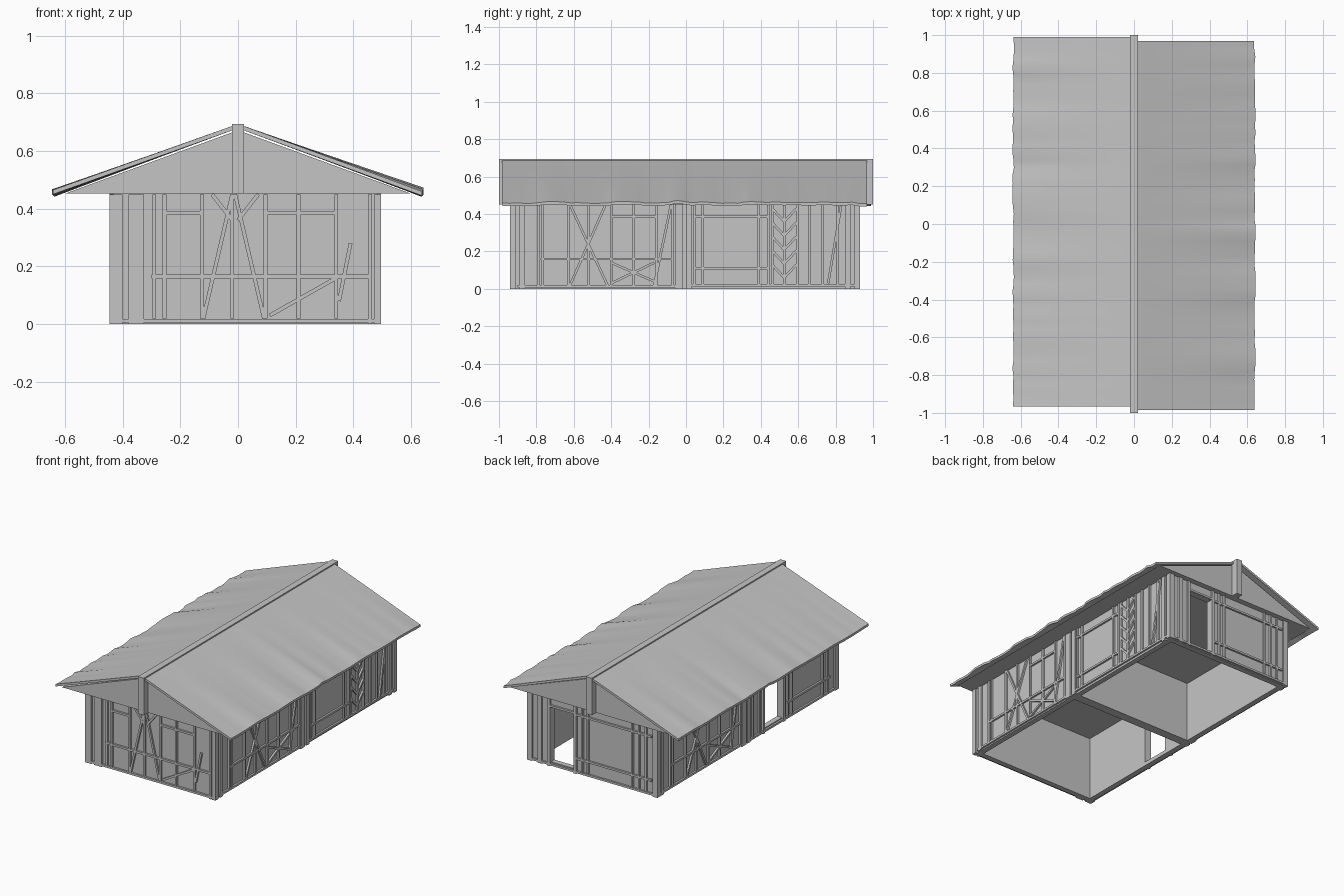
import bpy, bmesh, math, random
from mathutils import Vector, Matrix

random.seed(4)
cube = bpy.data.objects.get("Cube")
if cube:
    bpy.data.objects.remove(cube)

grey = bpy.data.materials.new("plain grey")
grey.use_nodes = True
COLOUR = (0.56, 0.56, 0.56, 1)
grey.diffuse_color = COLOUR
grey.node_tree.nodes["Principled BSDF"].inputs["Base Color"].default_value = COLOUR

WEST, EAST, FRONT, BACK = -0.433, 0.483, -0.928, 0.918   # wall panel faces
TOP, THICK, DOOR, SILL, RELIEF = 0.46, 0.035, 0.385, 0.025, 0.012


def finish(name, bm):
    bmesh.ops.recalc_face_normals(bm, faces=bm.faces[:])
    mesh = bpy.data.meshes.new(name)
    bm.to_mesh(mesh)
    bm.free()
    mesh.materials.append(grey)
    obj = bpy.data.objects.new(name, mesh)
    bpy.context.collection.objects.link(obj)
    return obj


def add_box(bm, lo, hi):
    lo, hi = Vector(lo), Vector(hi)
    m = Matrix.Translation((lo + hi) / 2) @ Matrix.Diagonal((*(hi - lo), 1))
    bmesh.ops.create_cube(bm, size=1, matrix=m)


def box(name, lo, hi):
    bm = bmesh.new()
    add_box(bm, lo, hi)
    return finish(name, bm)


def wall(name, axis, face, inner, start, end, door=None):
    """A wall along x or y, split into blocks around a doorway with a sill."""
    spans = [(start, end, 0, TOP)]
    if door:
        spans = [(start, door[0], 0, TOP), (door[1], end, 0, TOP),
                 (*door, DOOR, TOP), (*door, 0, SILL)]
    bm = bmesh.new()
    a, b = sorted((face, inner))
    for u, v, low, high in spans:
        if axis == "x":
            add_box(bm, (u, a, low), (v, b, high))
        else:
            add_box(bm, (a, u, low), (b, v, high))
    finish(name, bm)


def timbers(name, axis, face, studs=(), rails=(), braces=(), posts=()):
    """Raised framing: studs (u), rails (u0, u1, z), braces (u0, z0, u1, z1), posts (u0, u1)."""
    bm = bmesh.new()
    lines = [(u, 0.02, u, 0.45, 0.013) for u in studs]
    lines += [(u, z, v, z, 0.013) for u, v, z in rails]
    lines += [(*b, 0.013) for b in braces]
    lines += [((u + v) / 2, 0, (u + v) / 2, 0.45, v - u) for u, v in posts]
    for u0, z0, u1, z1, w in lines:
        length = math.hypot(u1 - u0, z1 - z0)
        tilt = Matrix.Rotation(-math.atan2(z1 - z0, u1 - u0), 4, "Y")
        m = Matrix.Translation(((u0 + u1) / 2, 0, (z0 + z1) / 2)) @ tilt
        m = m @ Matrix.Diagonal((length, 2 * RELIEF, w, 1))
        if axis == "y":
            m = Matrix.Rotation(math.pi / 2, 4, "Z") @ m
            m = Matrix.Translation((face, 0, 0)) @ m
        else:
            m = Matrix.Translation((0, face, 0)) @ m
        bmesh.ops.create_cube(bm, size=1, matrix=m)
    finish(name, bm)


# Shell: outer walls, middle wall, one ceiling per room
wall("front_wall", "x", FRONT, FRONT + THICK, WEST, EAST)
wall("back_wall", "x", BACK, BACK - THICK, WEST, EAST, (0.16, 0.33))
wall("left_wall", "y", EAST, EAST - THICK, FRONT, BACK)
wall("right_wall", "y", WEST, WEST + THICK, FRONT, BACK, (-0.37, -0.18))
wall("middle_wall", "x", -0.03, 0.03, WEST, EAST)
box("front_ceiling", (WEST + 0.01, FRONT + 0.01, 0.42), (EAST - 0.01, 0, 0.435))
box("back_ceiling", (WEST + 0.01, 0, 0.4), (EAST - 0.01, BACK - 0.01, 0.415))

# Front framing
timbers("front_timbers", "x", FRONT,
        studs=(-0.29, -0.255, -0.125, -0.02, 0.095, 0.21, 0.34),
        rails=((-0.3, 0.46, 0.165), (-0.4, 0.48, 0.012), (-0.26, -0.13, 0.385), (0.1, 0.34, 0.385)),
        braces=((-0.02, 0.45, -0.12, 0.02), (-0.01, 0.45, 0.09, 0.02),
                (-0.09, 0.45, -0.02, 0.36), (0.07, 0.45, 0, 0.36),
                (0.11, 0.03, 0.34, 0.16), (0.35, 0.08, 0.39, 0.28)),
        posts=((-0.445, -0.4), (-0.38, -0.325), (0.45, 0.465), (0.475, 0.495)))

# Braced half, repeated on both long sides with a half turn
B_STUDS = (-0.79, -0.765, -0.63, -0.52, -0.4, -0.28, -0.16, -0.07)
B_RAILS = ((-0.79, -0.07, 0.16), (-0.9, -0.02, 0.015), (-0.4, -0.16, 0.385))
B_BRACES = ((-0.62, 0.45, -0.42, 0.02), (-0.43, 0.45, -0.62, 0.02),
            (-0.4, 0.14, -0.17, 0.04), (-0.4, 0.03, -0.17, 0.14),
            (-0.08, 0.45, -0.17, 0.02))
B_POSTS = ((-0.94, -0.91), (-0.89, -0.86), (-0.06, -0.015))
timbers("left_front_timbers", "y", EAST, B_STUDS, B_RAILS, B_BRACES, B_POSTS)
timbers("right_back_timbers", "y", WEST, [-u for u in B_STUDS],
        [(-v, -u, z) for u, v, z in B_RAILS],
        [(-a, b, -c, d) for a, b, c, d in B_BRACES],
        [(-v, -u) for u, v in B_POSTS[1:]] + [(0.9, 0.93)])

# Panelled half with herringbone strips
chevrons = []
for i in range(5):
    z = 0.06 + i * 0.075
    chevrons += [(0.46, z + 0.07, 0.525, z), (0.525, z, 0.59, z + 0.07)]
timbers("left_back_timbers", "y", EAST,
        studs=(0.045, 0.09, 0.39, 0.44, 0.46, 0.525, 0.595, 0.66, 0.73, 0.81),
        rails=((0.04, 0.44, 0.385), (0.04, 0.44, 0.11), (0.02, 0.9, 0.02)),
        braces=chevrons + [(0.76, 0.03, 0.83, 0.45)],
        posts=((0.0, 0.03), (0.85, 0.88), (0.9, 0.93)))
timbers("right_front_timbers", "y", WEST,
        studs=(-0.06, -0.13, -0.42, -0.46, -0.78, -0.83),
        rails=((-0.85, -0.41, 0.385), (-0.85, -0.41, 0.11), (-0.92, -0.01, 0.012)),
        posts=((-0.94, -0.9), (-0.39, -0.37), (-0.18, -0.16), (-0.03, 0.0)))

# Back framing around the doorway
timbers("back_timbers", "x", BACK,
        studs=(0.06, 0.1, -0.26, -0.31, -0.36),
        rails=((-0.4, 0.14, 0.385), (-0.4, 0.14, 0.1), (-0.42, 0.47, 0.012), (0.16, 0.33, 0.392)),
        posts=((-0.445, -0.41), (0.14, 0.16), (0.33, 0.35), (0.39, 0.42), (0.46, 0.495)))

# Gable block under the roof sheets
bm = bmesh.new()
ring = [bm.verts.new((x, -0.955, z)) for x, z in ((-0.6, 0.452), (0.6, 0.452), (0, 0.672))]
bm.faces.new(ring)
out = bmesh.ops.extrude_face_region(bm, geom=bm.faces[:])
bmesh.ops.translate(bm, vec=(0, 1.91, 0),
                    verts=[g for g in out["geom"] if isinstance(g, bmesh.types.BMVert)])
finish("gable_block", bm)


# Rippled roof sheets
def roof_sheet(name, side, y0, y1, crease):
    rows, cols, thick = 48, 6, 0.015
    bm = bmesh.new()
    grid = []
    for i in range(rows + 1):
        y = y0 + (y1 - y0) * i / rows
        edge = random.uniform(-0.004, 0.004)
        ripple = 0.002 * math.sin(y * 17 + side) + 0.008 * math.exp(-((y - crease) / 0.025) ** 2)
        row = []
        for j in range(cols + 1):
            s = j / cols
            z = 0.69 - 0.228 * s + ripple * s + edge * s * s
            row.append(bm.verts.new((side * (0.01 + 0.63 * s + edge * s), y, z)))
        grid.append(row)
    for a, b in zip(grid, grid[1:]):
        for j in range(cols):
            bm.faces.new((a[j], a[j + 1], b[j + 1], b[j]))
    # Close the sheet into a slab
    out = bmesh.ops.extrude_face_region(bm, geom=bm.faces[:], use_keep_orig=True)
    bmesh.ops.translate(bm, vec=(0, 0, -thick),
                        verts=[g for g in out["geom"] if isinstance(g, bmesh.types.BMVert)])
    obj = finish(name, bm)
    bpy.context.view_layer.objects.active = obj
    obj.select_set(True)
    bpy.ops.object.shade_smooth_by_angle(angle=math.radians(30))
    obj.select_set(False)


roof_sheet("left_roof_sheet", 1, -0.985, 0.968, -0.05)
roof_sheet("right_roof_sheet", -1, -0.965, 0.99, 0.06)

# Ridge beam, deep enough to show as a post at each gable
box("ridge_beam", (-0.021, -1, 0.452), (0.021, 1, 0.694))
